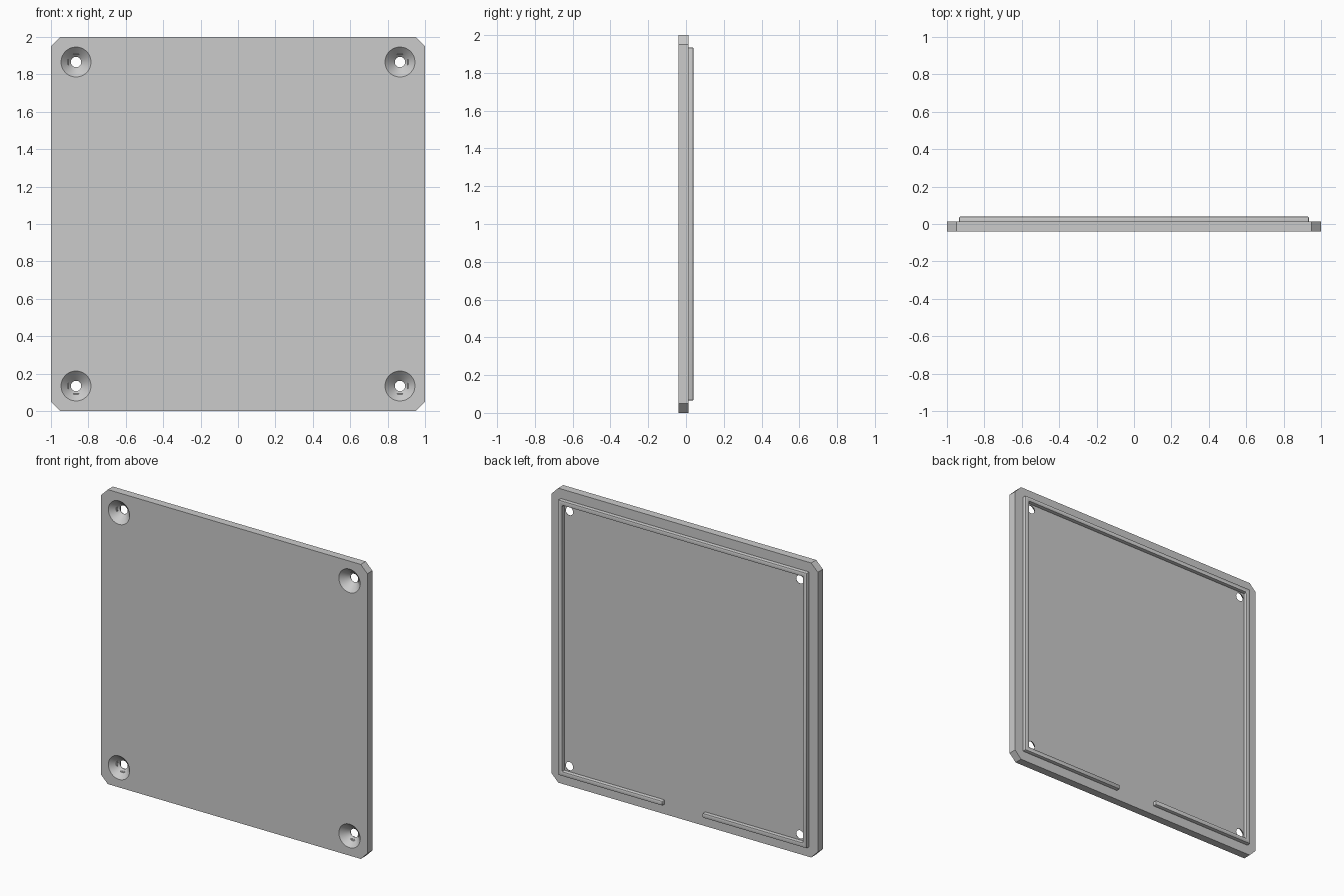
import bpy
import bmesh
import math

if "Cube" in bpy.data.objects:
    bpy.data.objects.remove(bpy.data.objects["Cube"], do_unlink=True)

FRONT, BACK, RIDGE_TOP = -0.04, 0.014, 0.04

grey = bpy.data.materials.new("light grey")
grey.use_nodes = True
grey.diffuse_color = (0.6, 0.6, 0.6, 1)
grey.node_tree.nodes["Principled BSDF"].inputs["Base Color"].default_value = (0.6, 0.6, 0.6, 1)


def finish(name, bm):
    bmesh.ops.recalc_face_normals(bm, faces=bm.faces)
    mesh = bpy.data.meshes.new(name)
    bm.to_mesh(mesh)
    bm.free()
    mesh.materials.append(grey)
    obj = bpy.data.objects.new(name, mesh)
    bpy.context.collection.objects.link(obj)
    return obj


def slab(name, outline, y0, y1):
    """Extrude an (x, z) outline from y0 to y1."""
    bm = bmesh.new()
    face = bm.faces.new([bm.verts.new((x, y0, z)) for x, z in outline])
    ext = bmesh.ops.extrude_face_region(bm, geom=[face])
    moved = [v for v in ext["geom"] if isinstance(v, bmesh.types.BMVert)]
    bmesh.ops.translate(bm, verts=moved, vec=(0, y1 - y0, 0))
    return finish(name, bm)


def apply_modifiers(obj):
    bpy.ops.object.select_all(action="DESELECT")
    obj.select_set(True)
    bpy.context.view_layer.objects.active = obj
    for mod in list(obj.modifiers):
        bpy.ops.object.modifier_apply(modifier=mod.name)
    bpy.ops.object.shade_smooth_by_angle(angle=math.radians(30))


# Square cover plate with clipped corners
c = 0.95
corners = [(-c, 0), (c, 0), (1, 1 - c), (1, 1 + c),
           (c, 2), (-c, 2), (-1, 1 + c), (-1, 1 - c)]
plate = slab("cover_plate", corners, FRONT, BACK)

# Countersunk screw holes: a lathed cutter at each corner
SIDES = 48
profile = [(0.09, FRONT - 0.01), (0.028, BACK - 0.002), (0.028, BACK + 0.02)]
bm = bmesh.new()
for sx in (-1, 1):
    for sz in (-1, 1):
        rings = []
        for r, y in profile:
            angles = [2 * math.pi * i / SIDES for i in range(SIDES)]
            rings.append([bm.verts.new((sx * 0.866 + r * math.cos(a), y,
                                        1 + sz * 0.866 + r * math.sin(a))) for a in angles])
        for low, high in zip(rings, rings[1:]):
            for i in range(SIDES):
                j = (i + 1) % SIDES
                bm.faces.new((low[i], low[j], high[j], high[i]))
        bm.faces.new(rings[0])
        bm.faces.new(rings[-1])
cutter = finish("screw_hole_cutter", bm)
cutter.hide_render = True
cut = plate.modifiers.new("screw_holes", "BOOLEAN")
cut.operation = "DIFFERENCE"
cut.solver = "EXACT"
cut.object = cutter
apply_modifiers(plate)
bpy.data.objects.remove(cutter, do_unlink=True)

# Raised locating ridge on the back, open at the bottom middle
o, n, gap = 0.935, 0.903, 0.15
half = [(gap, 1 - o), (o, 1 - o), (o, 1 + o)]
inner = [(n, 1 + n), (n, 1 - n), (gap, 1 - n)]
mirror = lambda pts: [(-x, z) for x, z in reversed(pts)]
ridge = slab("locating_ridge", half + mirror(half) + mirror(inner) + inner,
             BACK - 0.02, RIDGE_TOP)
bevel = ridge.modifiers.new("soft_edges", "BEVEL")
bevel.width = 0.007
bevel.segments = 2
bevel.limit_method = "ANGLE"
apply_modifiers(ridge)
